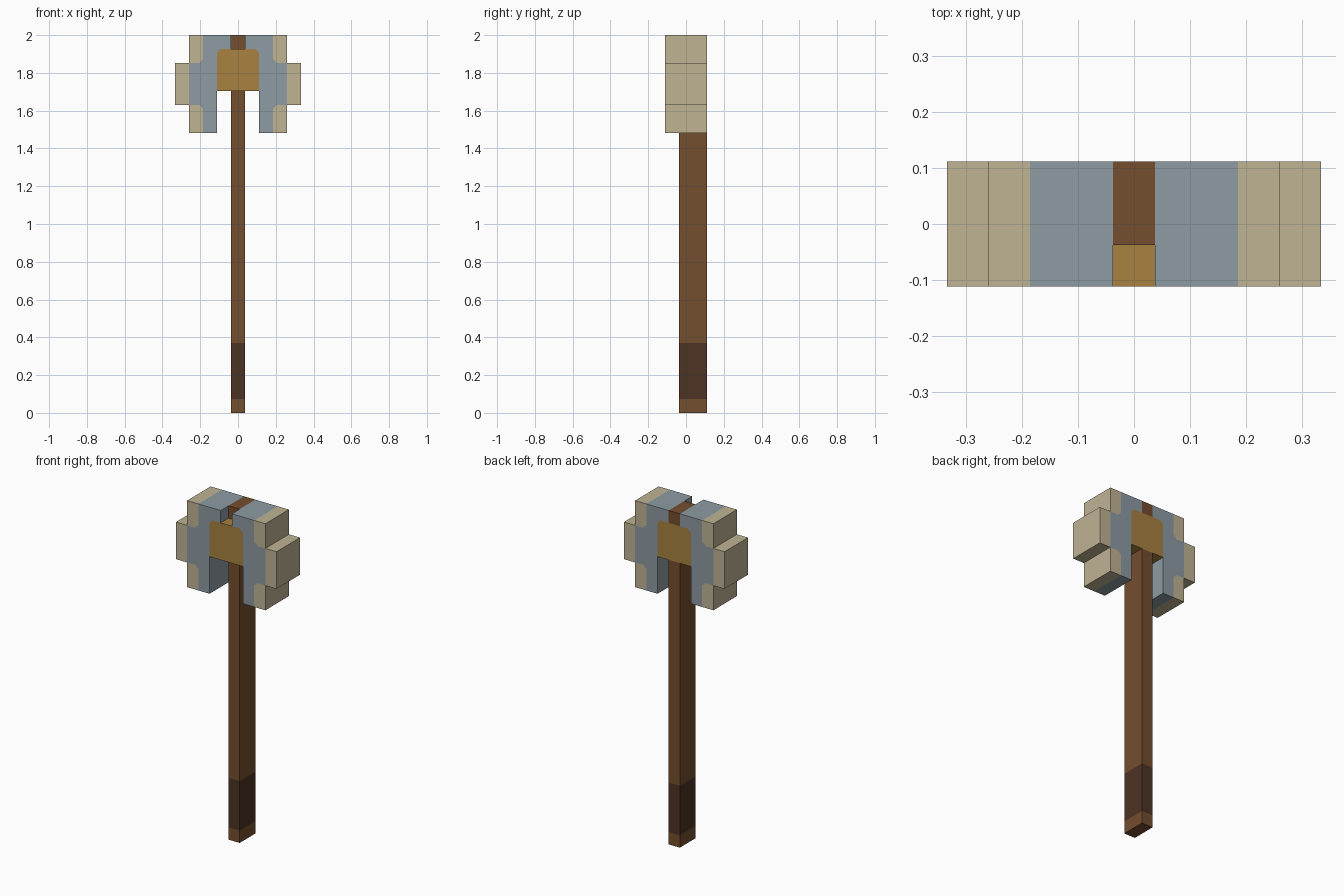
import bpy
import bmesh

cube = bpy.data.objects.get("Cube")
if cube:
    bpy.data.objects.remove(cube, do_unlink=True)

U = 2 / 27            # block unit: the axe is 27 blocks tall
H = U / 2
C = 0.02              # clipped corner of the inlaid colour areas
DEPTH = (-1.5 * U, 1.5 * U)
SHAFT = (-H, 1.5 * U)


def material(name, rgb):
    lin = [((c / 255 + 0.055) / 1.055) ** 2.4 for c in rgb] + [1.0]
    m = bpy.data.materials.new(name)
    m.use_nodes = True
    m.diffuse_color = lin
    bsdf = next(n for n in m.node_tree.nodes if n.type == 'BSDF_PRINCIPLED')
    bsdf.inputs["Base Color"].default_value = lin
    bsdf.inputs["Roughness"].default_value = 0.9
    return m


steel = material("steel blue", (141, 155, 164))
bone = material("pale edge", (191, 179, 148))
gold = material("gold brown", (168, 130, 64))
wood = material("brown wood", (116, 78, 46))
grip = material("dark leather", (77, 51, 36))


def prism(name, outline, depth, mat, mirror=False):
    """Extrude an x-z outline through the depth range, optionally mirrored in x."""
    bm = bmesh.new()
    face = bm.faces.new([bm.verts.new((x, depth[0], z)) for x, z in outline])
    ext = bmesh.ops.extrude_face_region(bm, geom=[face])
    moved = [v for v in ext["geom"] if isinstance(v, bmesh.types.BMVert)]
    bmesh.ops.translate(bm, verts=moved, vec=(0, depth[1] - depth[0], 0))
    bmesh.ops.recalc_face_normals(bm, faces=bm.faces)
    me = bpy.data.meshes.new(name)
    bm.to_mesh(me)
    bm.free()
    me.materials.append(mat)
    ob = bpy.data.objects.new(name, me)
    bpy.context.collection.objects.link(ob)
    if mirror:
        mod = ob.modifiers.new("Mirror", 'MIRROR')
        mod.use_mirror_merge = False
    return ob


def rect(x0, x1, z0, z1):
    return [(x0, z0), (x1, z0), (x1, z1), (x0, z1)]


# Key heights and widths
low, tip_low, tip_high, top = 20 * U, 22 * U, 25 * U, 2.0
hub_low, hub_high = 23 * U, 26 * U
hub_x, seam_x, edge_x, tip_x = 1.5 * U, 2.5 * U, 3.5 * U, 4.5 * U

# Shaft, stacked in coloured lengths
for name, z0, z1, mat in (("shaft_end", 0, U, wood),
                          ("shaft_grip", U, 5 * U, grip),
                          ("shaft", 5 * U, hub_low, wood),
                          ("shaft_top", hub_high, top, wood)):
    prism(name, rect(-H, H, z0, z1), SHAFT, mat)

# Binding around the shaft, with clipped upper corners
prism("binding", [(-hub_x, hub_low), (hub_x, hub_low), (hub_x, hub_high - C),
                  (hub_x - C, hub_high), (C - hub_x, hub_high),
                  (-hub_x, hub_high - C)], DEPTH, gold)

# Steel blade bodies
prism("blade_bodies", [(H, top), (H, hub_high), (hub_x - C, hub_high),
                       (hub_x, hub_high - C), (hub_x, low), (seam_x, low),
                       (seam_x, tip_low - C), (seam_x + C, tip_low),
                       (edge_x, tip_low), (edge_x, tip_high),
                       (seam_x + C, tip_high), (seam_x, tip_high + C),
                       (seam_x, top)], DEPTH, steel, True)

# Pale cutting edges: upper, lower and the projecting middle
prism("upper_edges", [(seam_x, top), (seam_x, tip_high + C),
                      (seam_x + C, tip_high), (edge_x, tip_high),
                      (edge_x, top)], DEPTH, bone, True)
prism("lower_edges", [(seam_x, low), (edge_x, low), (edge_x, tip_low),
                      (seam_x + C, tip_low), (seam_x, tip_low - C)],
      DEPTH, bone, True)
prism("middle_edges", rect(edge_x, tip_x, tip_low, tip_high), DEPTH, bone, True)
